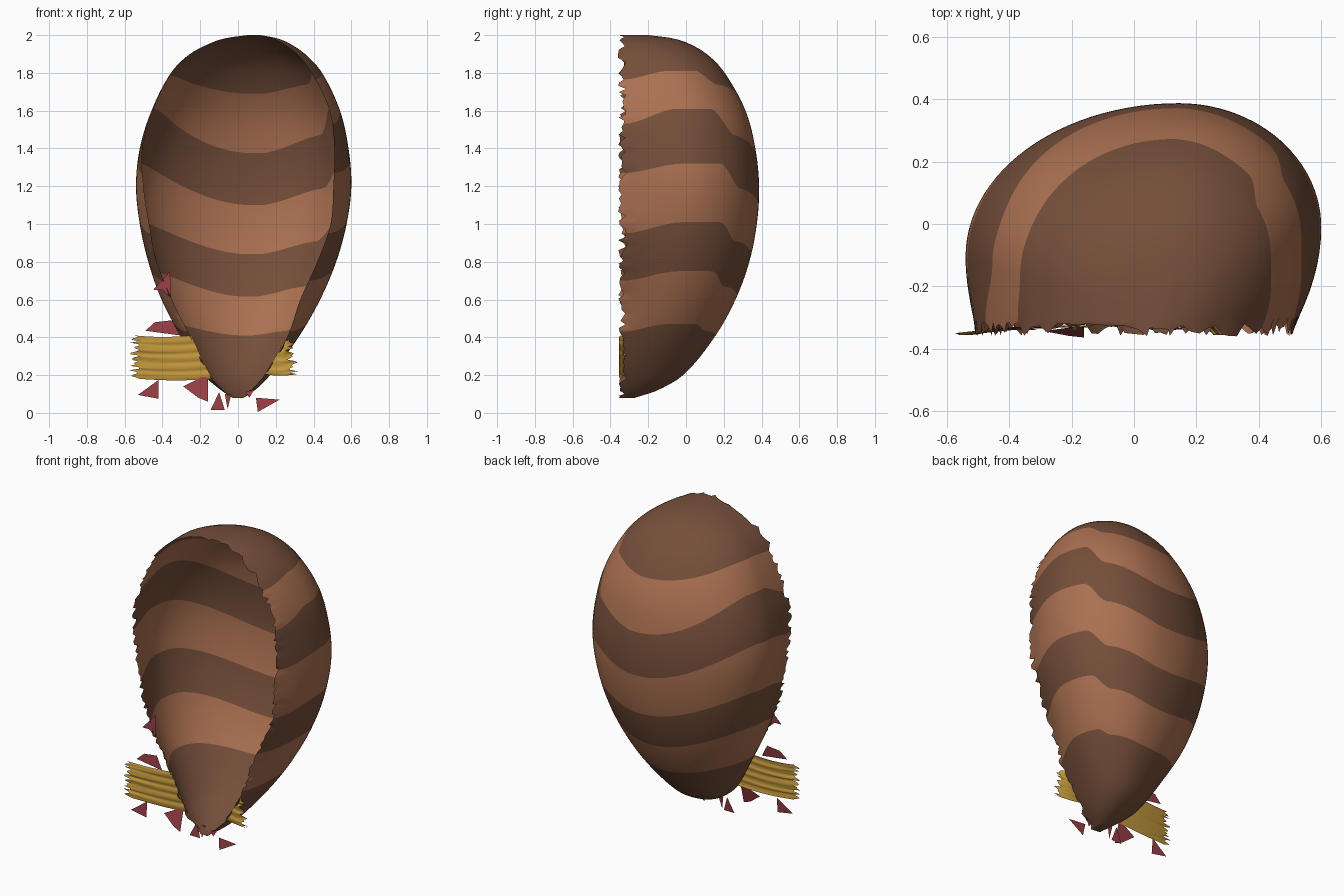
import bpy, bmesh, math, random

if "Cube" in bpy.data.objects:
    bpy.data.objects.remove(bpy.data.objects["Cube"])

random.seed(4)
RIM_Y = -0.335


def material(name, rgb):
    m = bpy.data.materials.new(name)
    m.diffuse_color = (*rgb, 1)
    m.use_nodes = True
    m.node_tree.nodes["Principled BSDF"].inputs["Base Color"].default_value = m.diffuse_color
    return m


DARK = material("dark brown", (0.18, 0.078, 0.043))
LIGHT = material("light brown", (0.41, 0.165, 0.083))
GOLD = material("gold", (0.54, 0.31, 0.045))
RED = material("dark red", (0.31, 0.048, 0.058))

# Shell slices: height, widest left, widest right, rim left, rim right, back depth
SLICES = [
    (0.08, -.03, .03, -.03, .03, -.27), (0.12, -.09, .09, -.08, .07, -.15),
    (0.20, -.18, .17, -.15, .14, -.015), (0.40, -.30, .32, -.25, .26, .15),
    (0.60, -.405, .435, -.35, .33, .262), (0.80, -.475, .52, -.43, .42, .335),
    (1.00, -.52, .575, -.47, .49, .375), (1.20, -.54, .60, -.50, .505, .387),
    (1.40, -.52, .585, -.505, .51, .367), (1.60, -.458, .54, -.45, .485, .315),
    (1.80, -.355, .445, -.35, .39, .205), (1.90, -.255, .355, -.25, .31, .11),
    (1.96, -.14, .265, -.135, .23, .005), (1.985, -.06, .20, -.055, .17, -.08),
    (2.00, .05, .12, .05, .11, -.20)]

# Stripe borders: height at the rim, at the left side, at the right side and at the back
BORDERS = [(.08, .08, .08, .08), (.43, .47, .47, .41), (.70, .75, .75, .615),
           (.95, 1.01, 1.01, .84), (1.27, 1.32, 1.32, 1.10), (1.53, 1.61, 1.61, 1.375),
           (1.765, 1.785, 1.81, 1.69), (2, 2, 2, 2)]


def slice_at(z):
    """Smooth interpolation of the slice table."""
    z = min(max(z, SLICES[0][0]), SLICES[-1][0])
    n = len(SLICES)
    i = max(k for k in range(n - 1) if SLICES[k][0] <= z)
    a, b = SLICES[i], SLICES[i + 1]
    p, q = SLICES[max(i - 1, 0)], SLICES[min(i + 2, n - 1)]
    h = b[0] - a[0]
    t = (z - a[0]) / h
    out = []
    for k in range(1, 6):
        ma = (b[k] - p[k]) / (b[0] - p[0]) * h
        mb = (q[k] - a[k]) / (q[0] - a[0]) * h
        out.append((2*t**3 - 3*t*t + 1) * a[k] + (t**3 - 2*t*t + t) * ma
                   + (3*t*t - 2*t**3) * b[k] + (t**3 - t*t) * mb)
    return out


def smooth(a, b, x):
    x = min(max((x - a) / (b - a), 0), 1)
    return x * x * (3 - 2 * x)


# Columns around the shell: (side, zone, parameter)
FRONT, QUARTER = 8, 26
half = [("front", i / FRONT) for i in range(FRONT)] + \
       [("quarter", 90 * i / QUARTER) for i in range(QUARTER + 1)]
COLUMNS = [(0, *c) for c in half] + [(1, *c) for c in reversed(half[:-1])]


def shell_point(levels, side, zone, t):
    rim, left, right, back = levels
    mid = right if side else left
    if zone == "front":
        z = rim + (mid - rim) * smooth(0, 1, t)
    elif side:                          # stripes step down sharply on the right
        z = mid + (back - mid) * (0.6 * smooth(30, 48, t) + 0.4 * smooth(46, 95, t))
    else:
        z = mid + (back - mid) * smooth(12, 84, t)
    xl, xr, rl, rr, depth = slice_at(z)
    wide, edge = (xr, rr) if side else (xl, rl)
    apex = (xl + xr) / 2 + 0.1 * (xr - xl)
    yw = RIM_Y + (depth - RIM_Y) * (0.45 if side else 0.32)
    if zone == "front":
        y = RIM_Y + (yw - RIM_Y) * t
        if t == 0:                      # ragged cut edge
            y += random.uniform(-0.025, 0.02)
        return (wide + (edge - wide) * (1 - t) ** 2, y, z)
    r = math.radians(t)
    return (apex + (wide - apex) * math.cos(r), yw + (depth - yw) * math.sin(r), z)


def finish(bm, name, mats, smooth_faces=False):
    me = bpy.data.meshes.new(name)
    bm.to_mesh(me)
    bm.free()
    ob = bpy.data.objects.new(name, me)
    bpy.context.collection.objects.link(ob)
    for m in mats:
        me.materials.append(m)
    for p in me.polygons:
        p.use_smooth = smooth_faces
    return ob


# Open striped shell, one band of rows per stripe
bm = bmesh.new()
rows, bands = [], []
STEPS = 14
last = len(BORDERS) - 2
for b in range(last + 1):
    for i in range(STEPS + (b == last)):
        f = i / STEPS
        f = f ** 1.8 if b == 0 else 1 - (1 - f) ** 2 if b == last else f
        levels = [lo + (hi - lo) * f for lo, hi in zip(BORDERS[b], BORDERS[b + 1])]
        rows.append([bm.verts.new(shell_point(levels, *c)) for c in COLUMNS])
        bands.append(b)
for r in range(len(rows) - 1):
    for c in range(len(COLUMNS) - 1):
        f = bm.faces.new((rows[r][c], rows[r + 1][c], rows[r + 1][c + 1], rows[r][c + 1]))
        f.material_index = bands[r] % 2
bm.faces.new(rows[0])
bm.faces.new(rows[-1][::-1])
finish(bm, "striped_shell", [DARK, LIGHT], True)


# Ragged, softly ridged gold band remnants beside the shell
def gold_band(name, side, z0, z1, outer, ridges):
    bm = bmesh.new()
    n, m = ridges * 6, 8
    grid = []
    for i in range(n + 1):
        z = z0 + (z1 - z0) * i / n
        inner = slice_at(z)[3 if side else 2] * 0.97
        end = outer(i / n) + random.uniform(-0.03, 0.03)
        row = []
        for j in range(m + 1):
            u = j / m
            y = -0.325 - 0.006 * abs(math.sin(math.pi * ridges * i / n)) - 0.025 * u * u
            sag = 0.008 * math.sin(u * math.pi)
            row.append(bm.verts.new((inner + (end - inner) * u, y, z - sag)))
        grid.append(row)
    for i in range(n):
        for j in range(m):
            q = [grid[i][j], grid[i][j + 1], grid[i + 1][j + 1], grid[i + 1][j]]
            bm.faces.new(q if side else q[::-1])
    finish(bm, name, [GOLD], True)


gold_band("gold_band_left", 0, 0.18, 0.41, lambda f: -0.545, 5)
gold_band("gold_band_right", 1, 0.205, 0.39, lambda f: 0.295 - 0.035 * f * f, 4)

# Loose red shards: depth, forward lean of the foot, then x, z of each corner
SHARDS = [(-.335, .01, -.36, .75, -.45, .65, -.40, .65, -.355, .61),
          (-.335, .01, -.49, .435, -.44, .48, -.35, .49, -.305, .41),
          (-.335, .01, -.53, .095, -.42, .175, -.42, .075),
          (-.345, .035, -.29, .14, -.18, .195, -.16, .185, -.16, .06, -.21, .08),
          (-.285, .01, -.145, .015, -.10, .11, -.07, .015),
          (-.285, .01, -.07, .10, -.035, .10, -.055, .02),
          (-.335, .01, .095, .08, .22, .07, .105, .005),
          (-.335, .01, .04, .11, .09, .13, .06, .08)]
bm = bmesh.new()
for depth, lean, *s in SHARDS:
    zs = s[1::2]
    mid = sum(zs) / len(zs)
    span = max(zs) - min(zs)
    vs = [bm.verts.new((x, depth + lean * (z - mid) / span, z)) for x, z in zip(s[::2], zs)]
    f = bm.faces.new(vs)
    f.normal_update()
    if f.normal.y > 0:
        f.normal_flip()
finish(bm, "red_shards", [RED])
